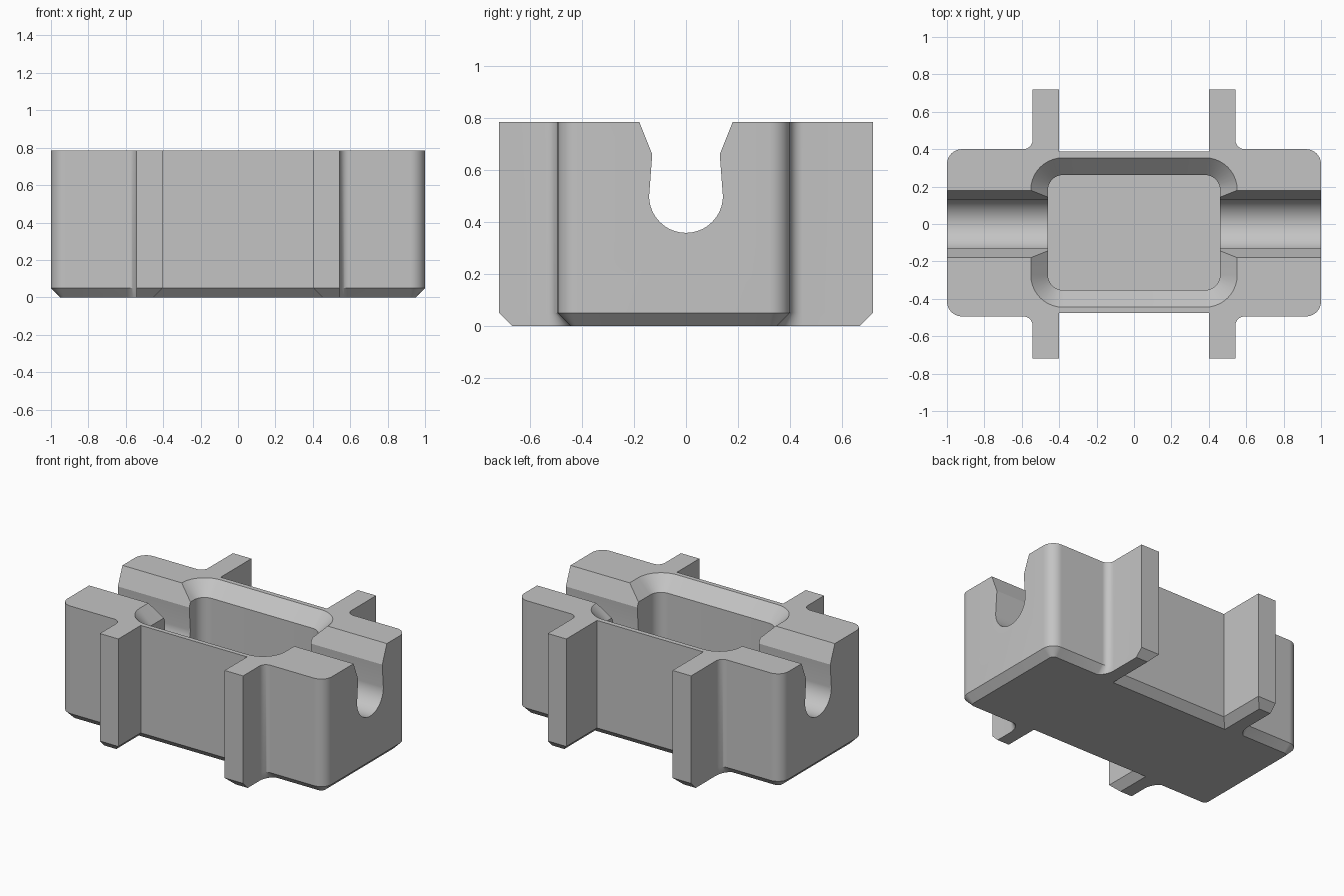
import bpy, bmesh
from math import sin, cos, pi, radians

cube = bpy.data.objects.get("Cube")
if cube:
    bpy.data.objects.remove(cube, do_unlink=True)

HEIGHT, BEVEL = 0.785, 0.05

grey = bpy.data.materials.new("plain grey")
grey.use_nodes = True
colour = (0.55, 0.55, 0.55, 1)
grey.diffuse_color = colour
grey.node_tree.nodes["Principled BSDF"].inputs["Base Color"].default_value = colour


def arc(cx, cy, r, start, end, steps=10):
    """Points on a circular arc, angles in degrees."""
    angles = [radians(start + (end - start) * i / steps) for i in range(steps + 1)]
    return [(cx + r * cos(a), cy + r * sin(a)) for a in angles]


def loft(name, loops):
    """Closed solid through a stack of equal-length 3D loops."""
    bm = bmesh.new()
    rings = [[bm.verts.new(p) for p in loop] for loop in loops]
    n = len(rings[0])
    for low, high in zip(rings, rings[1:]):
        for i in range(n):
            j = (i + 1) % n
            bm.faces.new((low[i], low[j], high[j], high[i]))
    bm.faces.new(rings[0][::-1])
    bm.faces.new(rings[-1])
    bmesh.ops.recalc_face_normals(bm, faces=bm.faces)
    mesh = bpy.data.meshes.new(name)
    bm.to_mesh(mesh)
    bm.free()
    mesh.materials.append(grey)
    obj = bpy.data.objects.new(name, mesh)
    bpy.context.collection.objects.link(obj)
    return obj


def quarter(body_y, mid_y, bottom):
    """Outline of one quarter, from the middle wall out to the end corner."""
    c = BEVEL if bottom else 0
    tip, rib_in, rib_out, fillet, corner = 0.719, 0.402, 0.542, 0.05, 0.08
    pts = [(rib_in + c, mid_y - c), (rib_in + c, tip - c), (rib_out, tip - c)]
    # The bottom bevel fades out along the fillet beside the rib
    curve = arc(rib_out + fillet, body_y + fillet, fillet, 180, 270)
    pts += [(x, y - c * i / 10) for i, (x, y) in enumerate(curve)]
    pts += arc(1 - corner, body_y - corner, corner - c, 90, 0)
    return pts


def outline(bottom):
    back = quarter(0.40, 0.387, bottom)
    front = [(x, -y) for x, y in quarter(0.494, 0.476, bottom)]
    right = back + front[::-1]
    return right + [(-x, y) for x, y in right[::-1]]


def rounded_rect(x, y0, y1, r):
    return (arc(x - r, y1 - r, r, 0, 90) + arc(r - x, y1 - r, r, 90, 180)
            + arc(r - x, y0 + r, r, 180, 270) + arc(x - r, y0 + r, r, 270, 360))


def at_z(points, z):
    return [(x, y, z) for x, y in points]


# Block with four ribs and a bevelled base
block = loft("ribbed_block", [at_z(outline(True), 0), at_z(outline(False), BEVEL),
                              at_z(outline(False), HEIGHT)])

# Pocket with a sloping rim
inner = rounded_rect(0.46, -0.353, 0.262, 0.08)
rim = rounded_rect(0.552, -0.445, 0.354, 0.172)
above = rounded_rect(0.572, -0.465, 0.374, 0.192)
pocket = loft("pocket_cutter", [at_z(inner, 0.1), at_z(inner, HEIGHT - 0.092),
                                at_z(rim, HEIGHT), at_z(above, HEIGHT + 0.02)])

# Lengthwise keyhole channel with flared mouth
profile = [(-0.2, HEIGHT + 0.05), (-0.13, 0.66)] + arc(0, 0.5, 0.142, 180, 360, 32)
profile += [(0.13, 0.66), (0.2, HEIGHT + 0.05)]
channel = loft("channel_cutter", [[(x, y, z) for y, z in profile] for x in (-1.2, 1.2)])

bpy.context.view_layer.objects.active = block
block.select_set(True)
for cutter in (pocket, channel):
    mod = block.modifiers.new(cutter.name, "BOOLEAN")
    mod.operation = "DIFFERENCE"
    mod.solver = "EXACT"
    mod.object = cutter
    bpy.ops.object.modifier_apply(modifier=mod.name)
    bpy.data.objects.remove(cutter, do_unlink=True)

bpy.ops.object.shade_smooth_by_angle(angle=radians(25))
